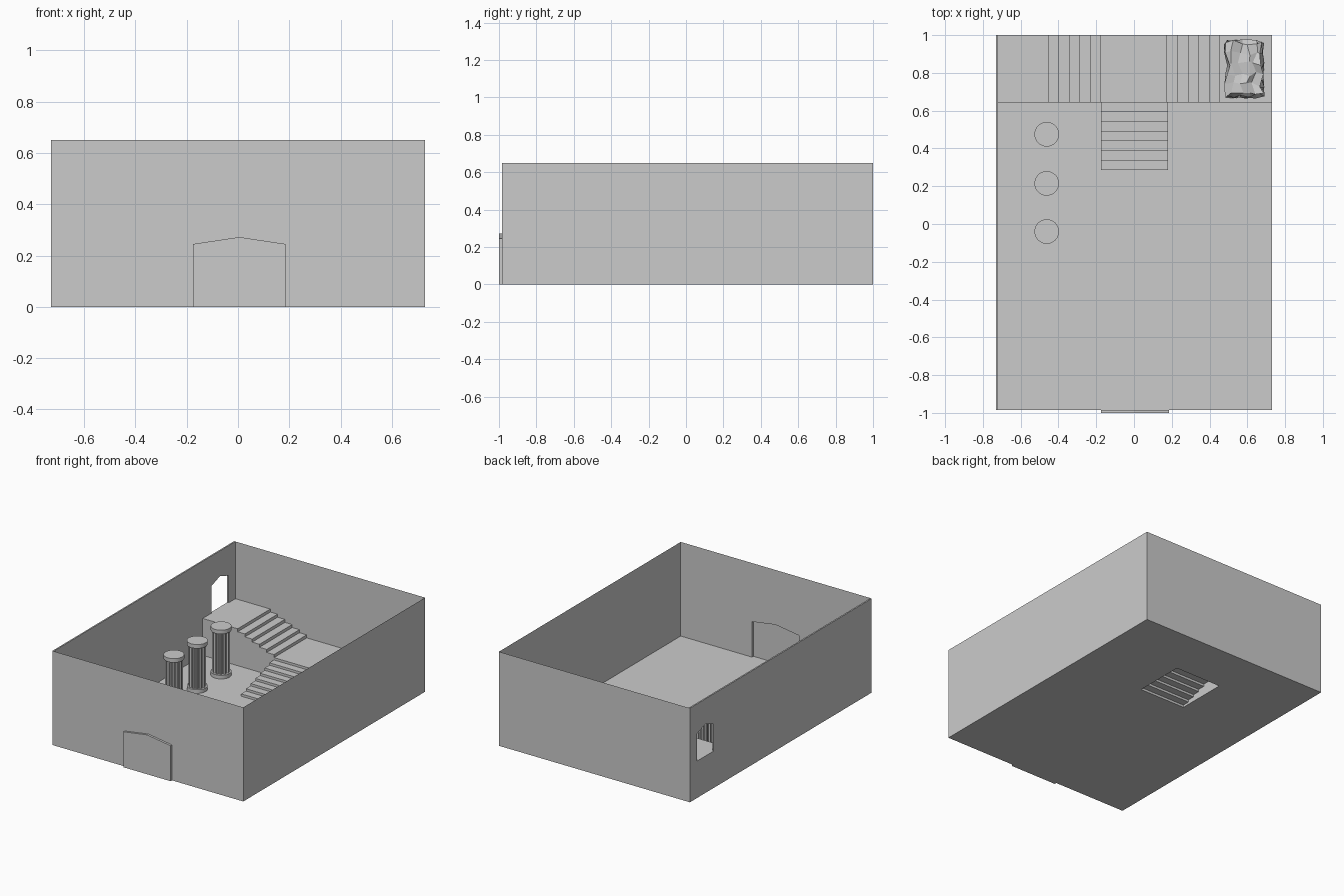
import bpy, bmesh, math, random
from mathutils import Vector

if "Cube" in bpy.data.objects:
    bpy.data.objects.remove(bpy.data.objects["Cube"])

random.seed(4)
stone = bpy.data.materials.new("stone_grey")
stone.diffuse_color = (0.6, 0.6, 0.6, 1)
stone.use_nodes = True
stone.node_tree.nodes["Principled BSDF"].inputs["Base Color"].default_value = stone.diffuse_color

X, Y0, Y1, H = 0.73, -0.985, 1.0, 0.65      # room shell
XI = -0.72                                  # inner face of thick left wall
SX0, SX1, SY0, SY1 = -0.175, 0.18, 0.285, 0.643  # front stair footprint
LAND, TOP = 0.13, 0.255                     # landing and platform heights


def finish(name, bm, recalc=False):
    if recalc:
        bmesh.ops.recalc_face_normals(bm, faces=bm.faces)
    me = bpy.data.meshes.new(name)
    bm.to_mesh(me)
    bm.free()
    me.materials.append(stone)
    ob = bpy.data.objects.new(name, me)
    bpy.context.scene.collection.objects.link(ob)
    return ob


def face(bm, pts):
    return bm.faces.new([bm.verts.new(p) for p in pts])


def sheet(name, *polys):
    bm = bmesh.new()
    for p in polys:
        face(bm, p)
    return finish(name, bm)


def prism(name, pts, offset):
    """Closed solid from a flat outline swept along an offset."""
    bm = bmesh.new()
    f = face(bm, pts)
    ext = bmesh.ops.extrude_face_region(bm, geom=[f], use_keep_orig=True)
    bmesh.ops.translate(bm, vec=Vector(offset),
                        verts=[g for g in ext["geom"] if isinstance(g, bmesh.types.BMVert)])
    return finish(name, bm, True)


# floor, with an opening beneath the front stair
xs, ys = [-X, SX0, SX1, X], [Y0, SY0, SY1, Y1]
sheet("floor", *[[(xs[i], ys[j], 0), (xs[i + 1], ys[j], 0), (xs[i + 1], ys[j + 1], 0), (xs[i], ys[j + 1], 0)]
                 for i in range(3) for j in range(3) if (i, j) != (1, 1)])

# plain back and right walls
sheet("back_wall", [(X, Y1, 0), (-X, Y1, 0), (-X, Y1, H), (X, Y1, H)])
sheet("right_wall", [(X, Y0, 0), (X, Y1, 0), (X, Y1, H), (X, Y0, H)])

# front wall with pointed gate pushed outward
gate = [(SX0, 0), (SX0, 0.245), (0.005, 0.272), (0.185, 0.245), (0.185, 0)]
sheet("front_wall", [(x, Y0, z) for x, z in [(-X, 0)] + gate + [(X, 0), (X, H), (-X, H)]])
bm = bmesh.new()
face(bm, [(x, -1, z) for x, z in reversed(gate)])
for (x0, z0), (x1, z1) in zip(gate, gate[1:] + gate[:1]):
    face(bm, [(x0, -1, z0), (x1, -1, z1), (x1, Y0, z1), (x0, Y0, z0)])
bmesh.ops.remove_doubles(bm, verts=bm.verts, dist=1e-5)
finish("gate", bm)

# thick left wall with a pointed doorway above the platform
wall = prism("left_wall", [(-X, Y0, 0), (-X, Y1, 0), (-X, Y1, H), (-X, Y0, H)], (XI + X, 0, 0))
arch = [(0.74, TOP), (0.74, 0.443), (0.832, 0.475), (0.925, 0.443), (0.925, TOP)]
cutter = prism("doorway_cutter", [(-X - 0.05, y, z) for y, z in arch], (0.12, 0, 0))
cutter.hide_render = True
mod = wall.modifiers.new("doorway", "BOOLEAN")
mod.operation, mod.solver, mod.object = "DIFFERENCE", "EXACT", cutter
bpy.context.view_layer.objects.active = wall
bpy.ops.object.modifier_apply(modifier="doorway")
bpy.data.objects.remove(cutter)


def stair_profile(a0, a1, z0, z1, treads):
    """Riser-and-tread outline climbing from a0 to a1."""
    pts, rise = [(a0, z0)], (z1 - z0) / (treads + 1)
    for i in range(treads):
        z = z0 + rise * (i + 1)
        pts += [(a0 + (a1 - a0) * i / treads, z), (a0 + (a1 - a0) * (i + 1) / treads, z)]
    return pts + [(a1, z1)]


# landing, two side flights and end platforms
left = stair_profile(SX0, -0.453, LAND, TOP, 5)
right = stair_profile(0.173, 0.453, LAND, TOP, 5)
prof = [(XI, TOP)] + left[::-1] + right + [(X, TOP)]
bm = bmesh.new()
for (x0, z0), (x1, z1) in zip(prof, prof[1:]):
    face(bm, [(x0, SY1, z0), (x1, SY1, z1), (x1, Y1, z1), (x0, Y1, z0)])
face(bm, [(XI, SY1, 0), (X, SY1, 0)] + [(x, SY1, z) for x, z in reversed(prof)])
bmesh.ops.remove_doubles(bm, verts=bm.verts, dist=1e-5)
finish("side_stairs_and_platforms", bm)

# front flight, open underneath
prof = stair_profile(SY0, SY1, 0, LAND, 7)
bm = bmesh.new()
for (y0, z0), (y1, z1) in zip(prof[:-1], prof[1:-1]):
    face(bm, [(SX0, y0, z0), (SX1, y0, z0), (SX1, y1, z1), (SX0, y1, z1)])
side = prof[:-1] + [(SY1, 0)]
face(bm, [(SX0, y, z) for y, z in side])
face(bm, [(SX1, y, z) for y, z in reversed(side)])
bmesh.ops.remove_doubles(bm, verts=bm.verts, dist=1e-5)
finish("front_stairs", bm)


# fluted columns with round base and cap
def ring(cx, cy, z, radii):
    n = len(radii)
    return [(cx + r * math.cos(math.tau * i / n), cy + r * math.sin(math.tau * i / n), z)
            for i, r in enumerate(radii)]


flutes = [0.056, 0.056, 0.047, 0.047] * 12
for k, cy in enumerate((-0.04, 0.215, 0.475), 1):
    cx = -0.462
    for part, radii, z, h in (("base", [0.065] * 32, 0.0, 0.025),
                              ("shaft", flutes, 0.025, 0.285),
                              ("cap", [0.065] * 32, 0.31, 0.027)):
        ob = prism(f"column_{part}_{k}", ring(cx, cy, z, radii), (0, 0, h))
        if part != "shaft":
            bpy.ops.object.select_all(action="DESELECT")
            ob.select_set(True)
            bpy.context.view_layer.objects.active = ob
            bpy.ops.object.shade_smooth_by_angle(angle=math.radians(30))

# rough boulder on the right platform
bm = bmesh.new()
bmesh.ops.create_cube(bm, size=1)
bmesh.ops.subdivide_edges(bm, edges=bm.edges[:], cuts=4, use_grid_fill=True)
for v in bm.verts:
    p = v.co.copy()
    p *= 1.0 - 0.12 * max(0.0, p.length - 0.6)
    v.co = Vector((0.583 + p.x * 0.185, 0.82 + p.y * 0.285, TOP + 0.085 + p.z * 0.17))
    v.co += Vector([random.uniform(-0.016, 0.016) for _ in range(3)])
    v.co.z = max(v.co.z, TOP + 0.001)
finish("boulder", bm, True)
